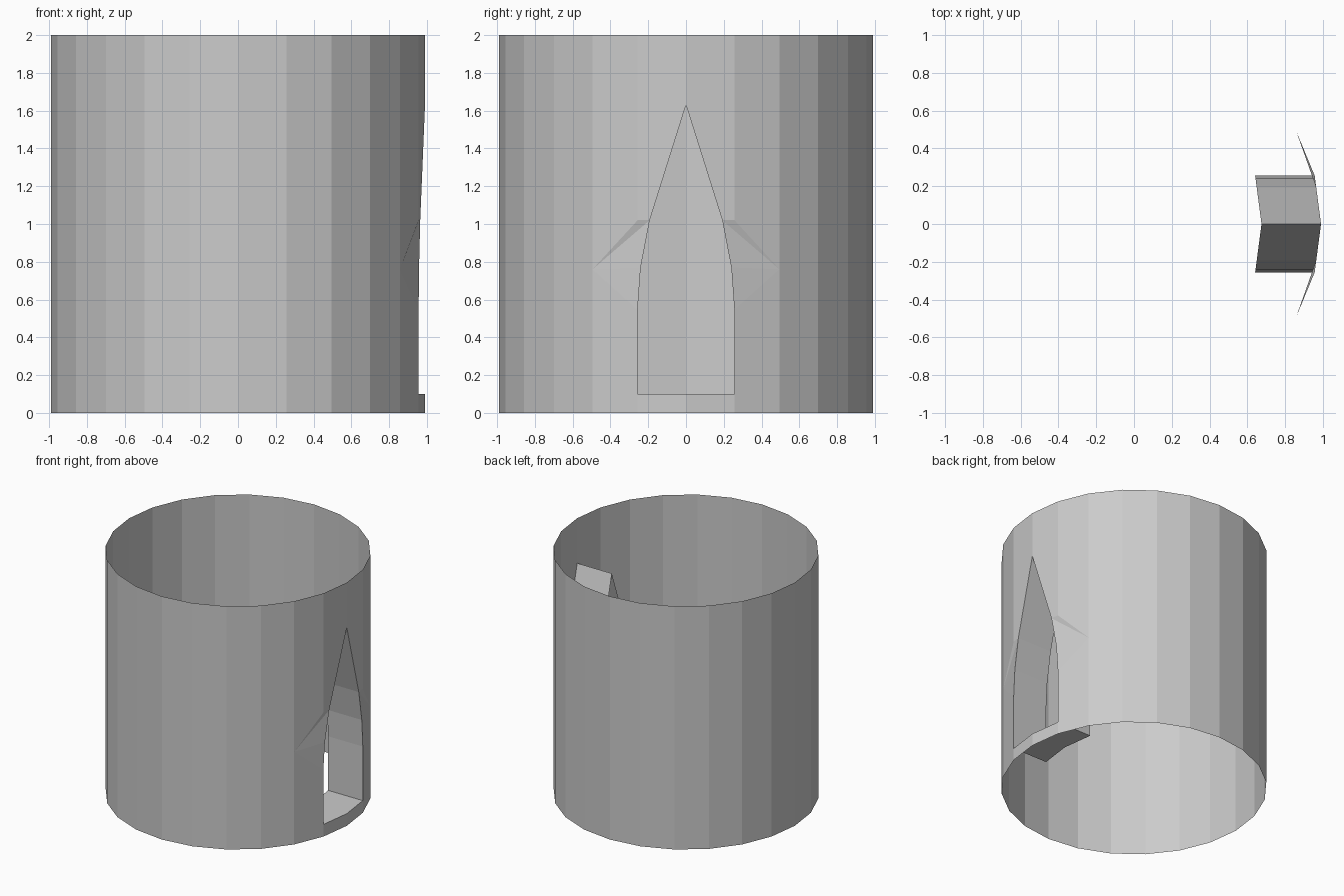
import bpy
from math import cos, sin, radians

if "Cube" in bpy.data.objects:
    bpy.data.objects.remove(bpy.data.objects["Cube"])

R, H, SIDES = 0.99, 2.0, 24
STEP = 360 / SIDES
DEPTH = 0.315


def rim(i, z):
    a = radians(STEP * i)
    return (R * cos(a), R * sin(a), z)


def on_panel(y, z):
    """Point lying on the flat panel between the first two rim corners."""
    x0, x1, y1 = R, rim(1, 0)[0], rim(1, 0)[1]
    return (x0 + (x1 - x0) * y / y1, y, z)


def flip(p):
    return (p[0], -p[1], p[2])


def make_object(name, faces):
    verts, index, polys = [], {}, []
    for face in faces:
        poly = []
        for p in face:
            key = tuple(round(c, 5) for c in p)
            if key not in index:
                index[key] = len(verts)
                verts.append(key)
            poly.append(index[key])
        polys.append(poly)
    mesh = bpy.data.meshes.new(name)
    mesh.from_pydata(verts, [], polys)
    mesh.update()
    obj = bpy.data.objects.new(name, mesh)
    bpy.context.collection.objects.link(obj)
    return obj


# Half outline of the pointed opening, from sill centre up to the apex
sill_z, spring_z, top_z, dent_z = 0.10, 0.545, 1.02, 0.76
sill_mid, sill_end = rim(0, sill_z), rim(1, sill_z)
spring = rim(1, spring_z)
mid = on_panel(0.24, 0.77)
shoulder = on_panel(0.192, top_z)
apex = rim(0, 1.63)
half = [sill_mid, sill_end, spring, mid, shoulder, apex]

# Half of the wall around the opening, with the shallow dent beside the arch
corner, dent = rim(1, top_z), rim(2, dent_z)
half_wall = [
    [rim(0, 0), rim(1, 0), sill_end, sill_mid],
    [shoulder, corner, rim(1, H), rim(0, H), apex],
    [rim(1, 0), rim(2, 0), dent, spring, sill_end],
    [dent, rim(2, H), rim(1, H), corner],
    [spring, dent, mid],
    [mid, dent, shoulder],
    [shoulder, dent, corner],
]
wall = half_wall + [[flip(p) for p in reversed(f)] for f in half_wall]

# Plain panels round the rest of the open cylinder
wall += [[rim(i, 0), rim(i + 1, 0), rim(i + 1, H), rim(i, H)]
         for i in range(2, SIDES - 2)]
make_object("round_wall", wall)


# Window reveal: outline pushed straight inwards, open at the back
def inward(p):
    return (p[0] - DEPTH, p[1], p[2])


half_reveal = [[a, b, inward(b), inward(a)] for a, b in zip(half, half[1:])]
reveal = half_reveal + [[flip(p) for p in reversed(f)] for f in half_reveal]
make_object("window_reveal", reveal)
